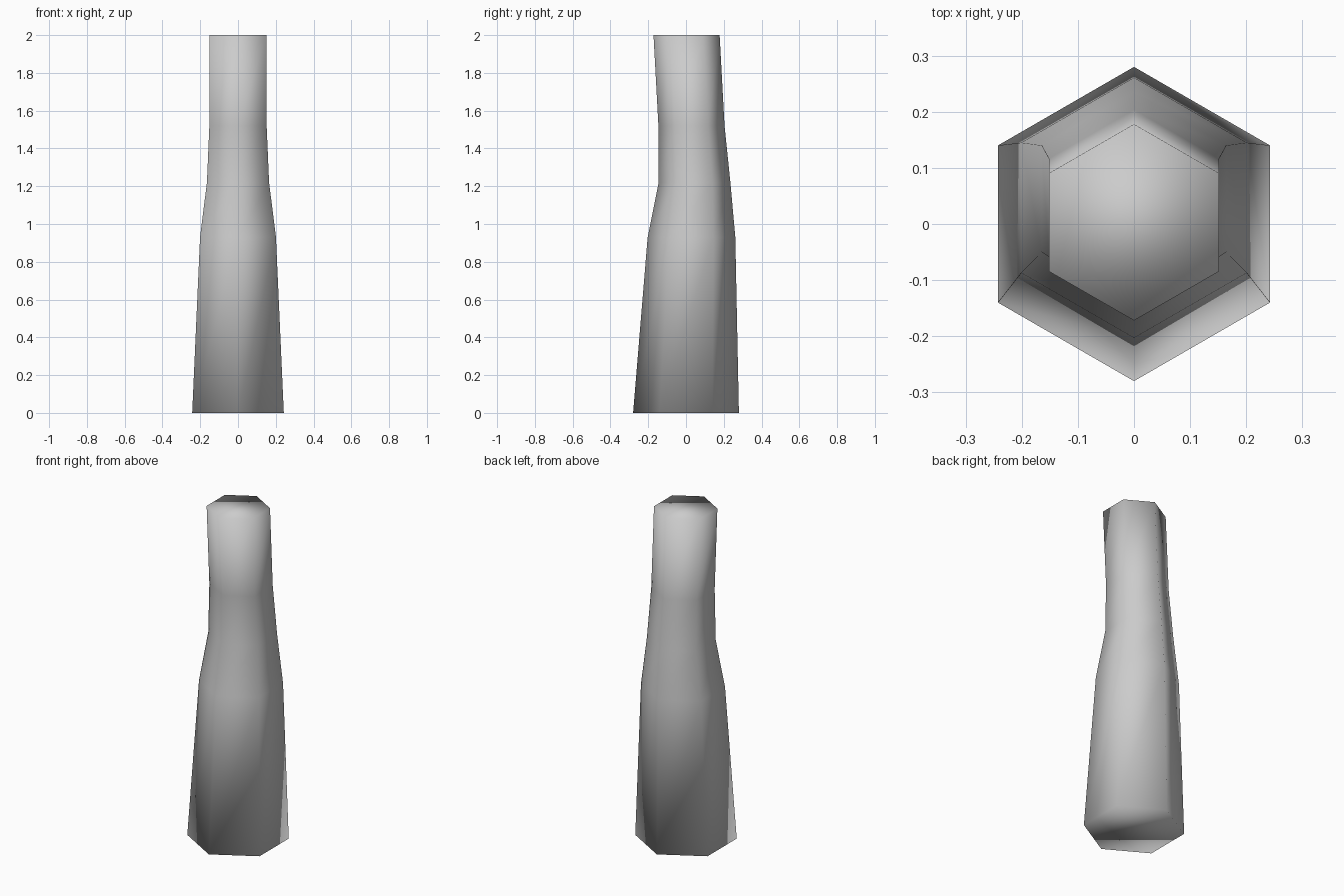
import bpy, bmesh, math

cube = bpy.data.objects.get("Cube")
if cube:
    bpy.data.objects.remove(cube, do_unlink=True)

# Plain grey material
grey = bpy.data.materials.new("light grey")
grey.use_nodes = True
colour = (0.6, 0.6, 0.6, 1)
grey.diffuse_color = colour
grey.node_tree.nodes["Principled BSDF"].inputs["Base Color"].default_value = colour

# Hexagonal cross-sections up the leg: height, y offset, radius
SECTIONS = [
    (0.00, 0.000, 0.280),
    (0.93, 0.029, 0.232),
    (1.22, 0.045, 0.190),
    (1.52, 0.029, 0.175),
    (2.00, 0.003, 0.175),
]
SIDES = 6


def hexagon(bm, z, y, radius):
    angles = [math.pi / 2 + i * math.tau / SIDES for i in range(SIDES)]
    return [bm.verts.new((radius * math.cos(a), y + radius * math.sin(a), z))
            for a in angles]


# Loft the sections and close both ends
bm = bmesh.new()
rings = [hexagon(bm, *section) for section in SECTIONS]
for low, high in zip(rings, rings[1:]):
    for i in range(SIDES):
        j = (i + 1) % SIDES
        bm.faces.new((low[i], low[j], high[j], high[i]))
bm.faces.new(rings[0][::-1])
bm.faces.new(rings[-1])
for face in bm.faces:
    face.smooth = True

mesh = bpy.data.meshes.new("tapered_leg")
bm.to_mesh(mesh)
bm.free()
mesh.materials.append(grey)
leg = bpy.data.objects.new("tapered_leg", mesh)
bpy.context.collection.objects.link(leg)
